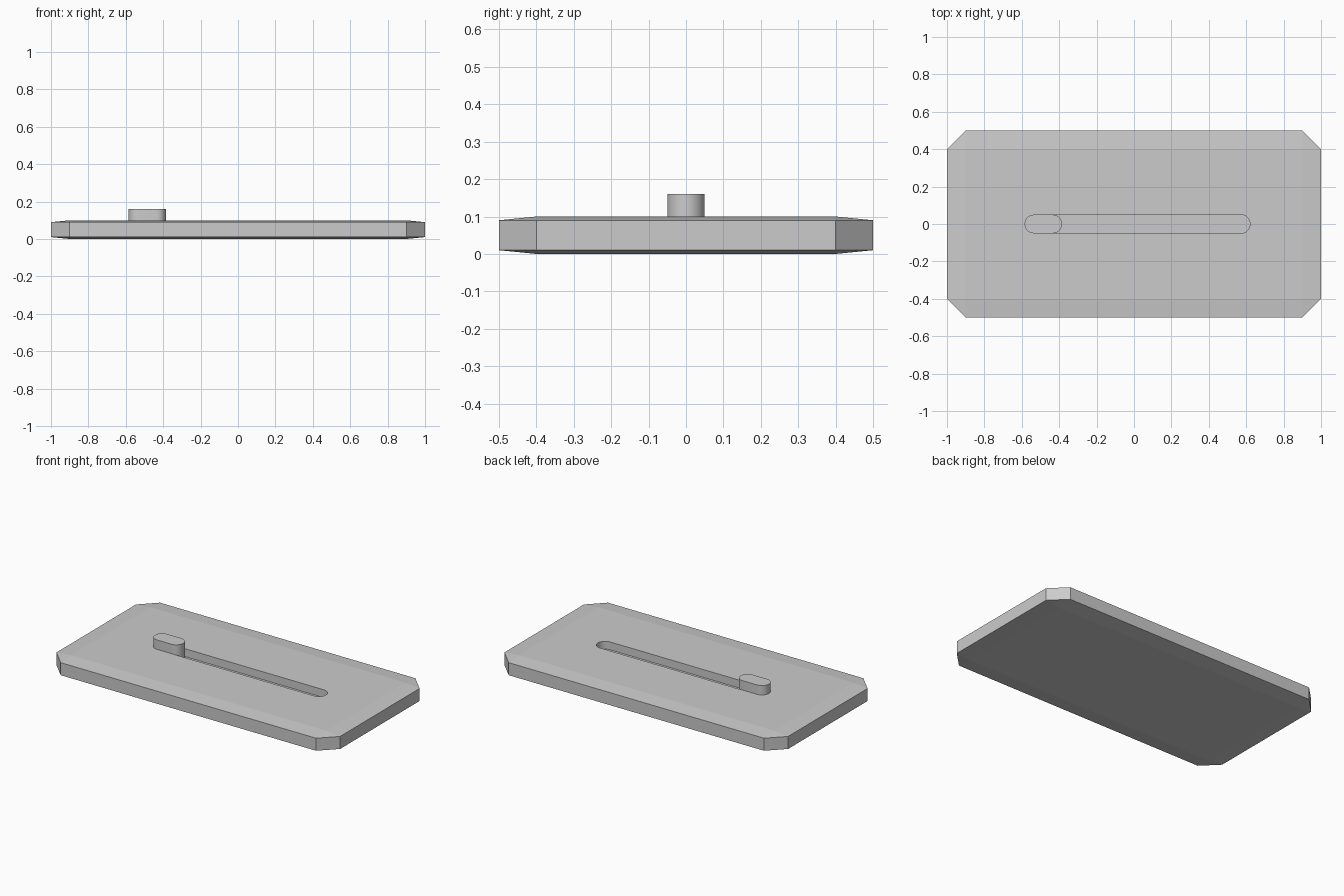
import bpy, bmesh, math

if "Cube" in bpy.data.objects:
    bpy.data.objects.remove(bpy.data.objects["Cube"])


def new_object(name, bm):
    mesh = bpy.data.meshes.new(name)
    bmesh.ops.recalc_face_normals(bm, faces=bm.faces)
    bm.to_mesh(mesh)
    bm.free()
    obj = bpy.data.objects.new(name, mesh)
    bpy.context.collection.objects.link(obj)
    return obj


def capsule(name, x0, x1, z0, z1, r=0.05, steps=16):
    """Upright prism with a round-ended outline along x."""
    bm = bmesh.new()
    outline = []
    for cx, start in ((x1 - r, -math.pi / 2), (x0 + r, math.pi / 2)):
        for i in range(steps + 1):
            a = start + math.pi * i / steps
            outline.append(bm.verts.new((cx + r * math.cos(a), r * math.sin(a), z0)))
    face = bm.faces.new(outline)
    ext = bmesh.ops.extrude_face_region(bm, geom=[face])
    top = [v for v in ext["geom"] if isinstance(v, bmesh.types.BMVert)]
    bmesh.ops.translate(bm, verts=top, vec=(0, 0, z1 - z0))
    obj = new_object(name, bm)
    bpy.ops.object.select_all(action="DESELECT")
    obj.select_set(True)
    bpy.context.view_layer.objects.active = obj
    bpy.ops.object.shade_smooth_by_angle(angle=math.radians(30))
    return obj


# Base plate: bevelled block flattened afterwards, so the rim slopes are shallow
bm = bmesh.new()
bmesh.ops.create_cube(bm, size=1)
bmesh.ops.scale(bm, vec=(2, 1, 1), verts=bm.verts)
bmesh.ops.bevel(bm, geom=bm.edges[:], offset=0.1, segments=1, affect="EDGES")
bmesh.ops.scale(bm, vec=(1, 1, 0.1), verts=bm.verts)
bmesh.ops.translate(bm, vec=(0, 0, 0.05), verts=bm.verts)
plate = new_object("base_plate", bm)

# Blind slot cut into the top
cutter = capsule("slot_cutter", -0.585, 0.62, 0.05, 0.2)
cutter.hide_render = True
cutter.hide_set(True)
cut = plate.modifiers.new("slot", "BOOLEAN")
cut.operation = "DIFFERENCE"
cut.solver = "EXACT"
cut.object = cutter

# Sliding knob at the left end of the slot
capsule("slider_knob", -0.585, -0.385, 0.05, 0.16)
